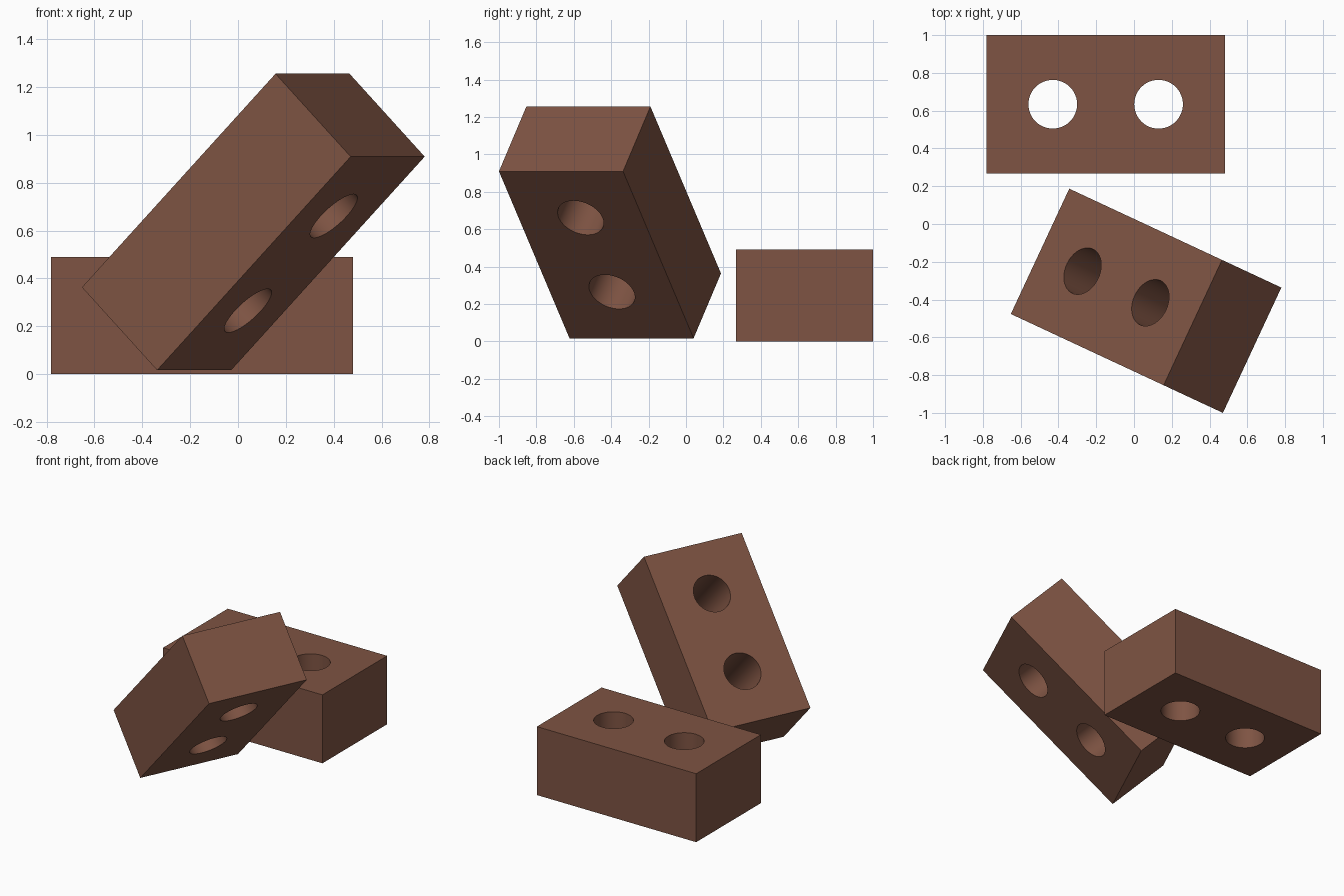
import bpy
from math import radians

if "Cube" in bpy.data.objects:
    bpy.data.objects.remove(bpy.data.objects["Cube"])

L, W, H = 1.262, 0.732, 0.49      # brick size
HOLE_R, HOLE_X = 0.129, 0.28      # hole radius and offset along the length

clay = bpy.data.materials.new("brick brown")
clay.diffuse_color = (0.21, 0.088, 0.056, 1)
clay.use_nodes = True
clay.node_tree.nodes["Principled BSDF"].inputs["Base Color"].default_value = clay.diffuse_color


def make_brick(name, location, rotation):
    # solid block
    bpy.ops.mesh.primitive_cube_add(size=1)
    brick = bpy.context.object
    brick.name = name
    brick.scale = (L, W, H)
    bpy.ops.object.transform_apply(scale=True)
    brick.data.materials.append(clay)

    # two round holes through the height
    for sx in (-1, 1):
        bpy.ops.mesh.primitive_cylinder_add(
            vertices=48, radius=HOLE_R, depth=H * 2, location=(sx * HOLE_X, 0, 0))
        cutter = bpy.context.object
        cutter.hide_render = True
        cutter.data.materials.append(clay)
        mod = brick.modifiers.new("hole", 'BOOLEAN')
        mod.operation = 'DIFFERENCE'
        mod.solver = 'EXACT'
        mod.object = cutter
        bpy.ops.object.select_all(action='DESELECT')
        bpy.context.view_layer.objects.active = brick
        brick.select_set(True)
        bpy.ops.object.modifier_apply(modifier=mod.name)
        bpy.data.objects.remove(cutter)

    # smooth hole walls, sharp block edges
    bpy.ops.object.shade_smooth_by_angle(angle=radians(30))
    brick.location = location
    brick.rotation_euler = rotation
    return brick


# brick lying flat at the back
make_brick("flat_brick", (-0.15, 0.634, H / 2), (0, 0, 0))
# brick tilted 45 degrees at the front
make_brick("tilted_brick", (0.064, -0.4065, 0.636), (0, radians(-45), radians(-25)))
